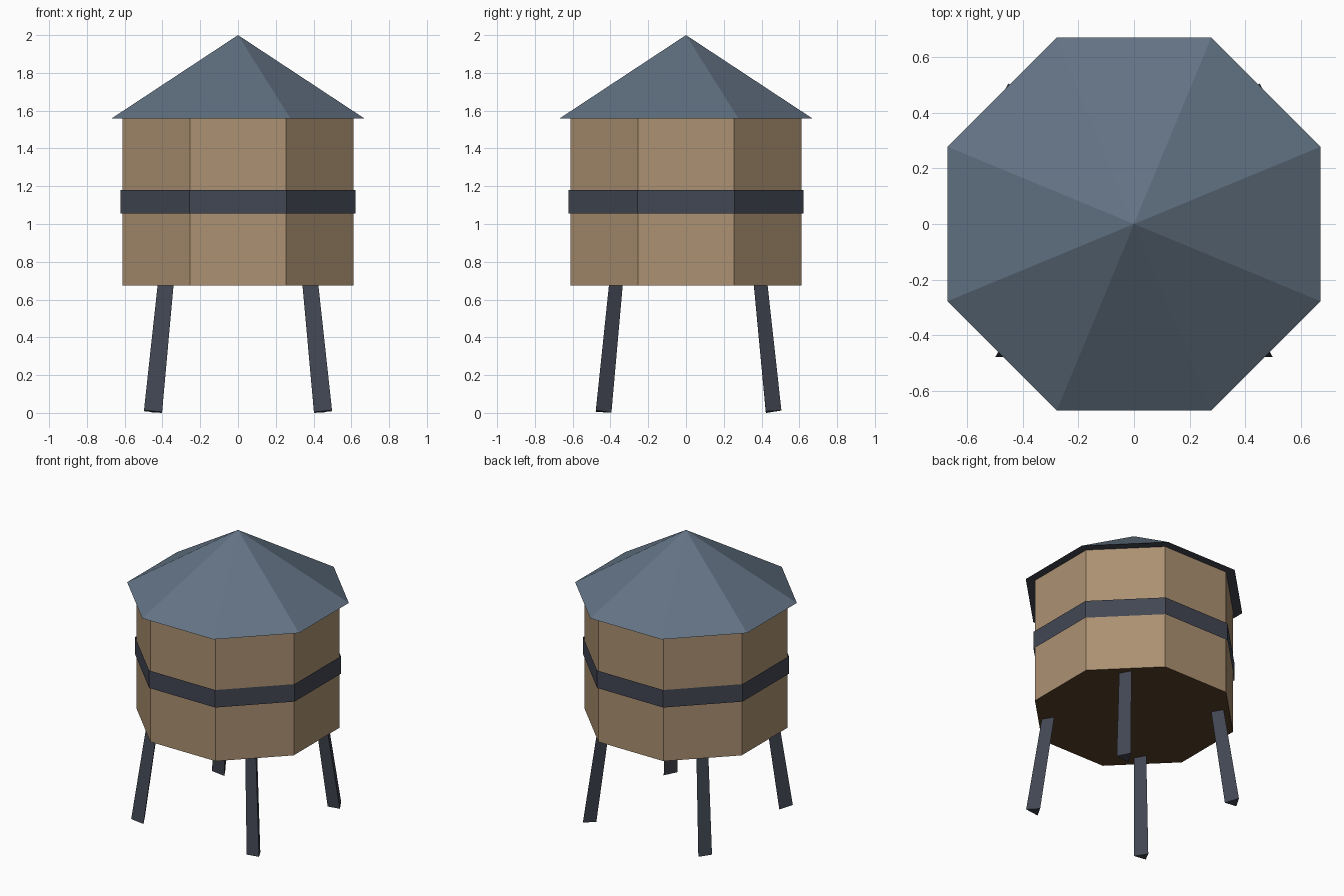
import bpy
import math
from mathutils import Vector

if "Cube" in bpy.data.objects:
    bpy.data.objects.remove(bpy.data.objects["Cube"])


def material(name, rgb):
    """Flat colour given as 0-255 sRGB, stored as linear."""
    lin = [(c / 255 / 12.92) if c / 255 <= 0.04045 else ((c / 255 + 0.055) / 1.055) ** 2.4 for c in rgb]
    m = bpy.data.materials.new(name)
    m.diffuse_color = (*lin, 1)
    m.use_nodes = True
    m.node_tree.nodes["Principled BSDF"].inputs["Base Color"].default_value = m.diffuse_color
    return m


wood = material("tan wood", (172, 145, 114))
dark_wood = material("dark brown wood", (88, 64, 42))
metal = material("dark metal", (66, 71, 83))
slate = material("slate blue", (99, 115, 132))

FLAT = math.cos(math.pi / 8)  # apothem / corner radius of an octagon


def octagon(name, apothem, z0, z1, mat, under=None, top=None, fill='NGON'):
    """Octagonal prism, or a pyramid when top is 0, with a flat side to the front."""
    r = apothem / FLAT
    bpy.ops.mesh.primitive_cone_add(vertices=8, radius1=r, radius2=r if top is None else top,
                                    depth=z1 - z0, location=(0, 0, (z0 + z1) / 2),
                                    end_fill_type=fill)
    ob = bpy.context.object
    ob.name = name
    ob.rotation_euler.z = math.pi / 8
    ob.data.materials.append(mat)
    # Underside in its own colour
    if under:
        ob.data.materials.append(under)
        for p in ob.data.polygons:
            p.material_index = int(p.normal.z < -0.9)
    return ob


# Tank, open band and roof
octagon("tank", 0.612, 0.674, 1.559, wood, under=dark_wood)
octagon("band", 0.621, 1.056, 1.179, metal, fill='NOTHING')
octagon("roof", 0.669, 1.559, 2.0, slate, under=metal, top=0)

# Four splayed, tapered three-sided legs
for sx, side in ((-1, "left"), (1, "right")):
    for sy, end in ((-1, "front"), (1, "back")):
        foot = Vector((sx * 0.45, sy * 0.45, 0.007))
        head = Vector((sx * 0.381, sy * 0.381, 0.70))
        axis = head - foot
        bpy.ops.mesh.primitive_cone_add(vertices=3, radius1=0.0555, radius2=0.048,
                                        depth=axis.length, location=(foot + head) / 2)
        leg = bpy.context.object
        leg.name = f"leg_{end}_{side}"
        leg.rotation_euler = Vector((0, 0, 1)).rotation_difference(axis).to_euler()
        leg.data.materials.append(metal)
